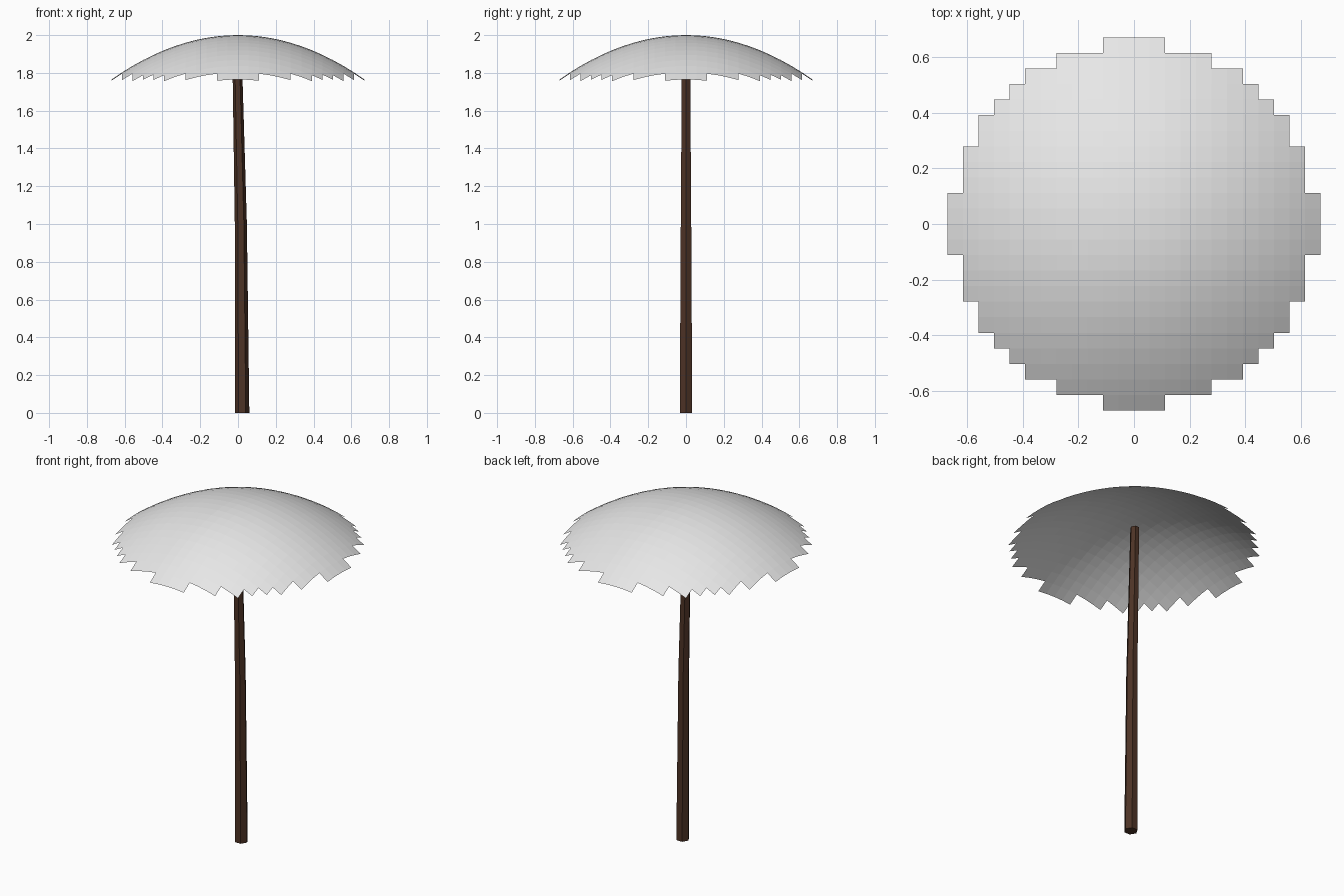
import bpy, bmesh
from math import cos, sin, pi, hypot

cube = bpy.data.objects.get("Cube")
if cube:
    bpy.data.objects.remove(cube)


def material(name, rgb):
    mat = bpy.data.materials.new(name)
    mat.use_nodes = True
    mat.diffuse_color = (*rgb, 1)
    mat.node_tree.nodes["Principled BSDF"].inputs["Base Color"].default_value = (*rgb, 1)
    return mat


def make_object(name, bm, mat):
    mesh = bpy.data.meshes.new(name)
    bm.to_mesh(mesh)
    bm.free()
    mesh.materials.append(mat)
    obj = bpy.data.objects.new(name, mesh)
    bpy.context.collection.objects.link(obj)
    return obj


# Canopy: square grid trimmed to a stepped disc, then bowed into a dome
HALF = 12          # cells from centre to rim
RADIUS = 0.67
RISE = 0.235
bm = bmesh.new()
bmesh.ops.create_grid(bm, x_segments=2 * HALF, y_segments=2 * HALF, size=RADIUS)
limit = RADIUS * 11.7 / HALF
outside = []
for face in bm.faces:
    centre = face.calc_center_median()
    if hypot(centre.x, centre.y) > limit:
        outside.append(face)
bmesh.ops.delete(bm, geom=outside, context='FACES')
for v in bm.verts:
    v.co.z = 2 - RISE * (v.co.x ** 2 + v.co.y ** 2) / RADIUS ** 2
make_object("canopy", bm, material("pale grey", (0.8, 0.8, 0.8)))

# Pole: six-sided, tapering and leaning slightly
SIDES = 6
bm = bmesh.new()
rings = []
for z, x, r in ((0, 0.022, 0.038), (1, 0.015, 0.032), (1.9, -0.005, 0.025)):
    rings.append([bm.verts.new((x + r * cos(2 * pi * i / SIDES),
                                r * sin(2 * pi * i / SIDES), z)) for i in range(SIDES)])
for low, high in zip(rings, rings[1:]):
    for i in range(SIDES):
        j = (i + 1) % SIDES
        bm.faces.new((low[i], low[j], high[j], high[i]))
bm.faces.new(rings[0][::-1])
bm.faces.new(rings[-1])
make_object("pole", bm, material("dark brown", (0.075, 0.033, 0.019)))
